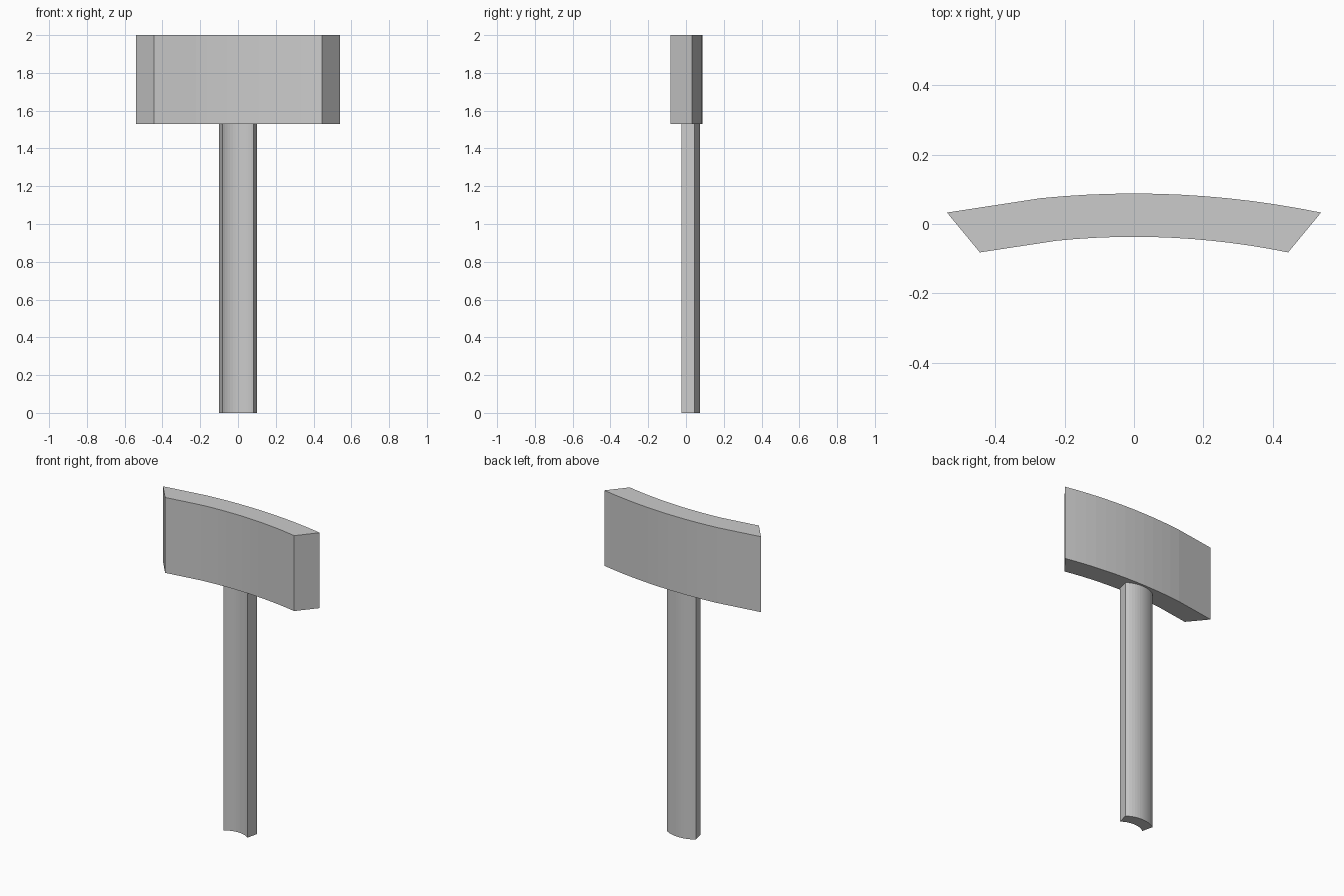
import bpy, bmesh

if "Cube" in bpy.data.objects:
    bpy.data.objects.remove(bpy.data.objects["Cube"])


def arc(half, y_end, y_mid, xs):
    """Circular arc through (+-half, y_end) and (0, y_mid), sampled at xs * half."""
    sag = y_mid - y_end
    r = (half ** 2 + sag ** 2) / (2 * sag)
    return [(half * t, y_mid - r + (r * r - (half * t) ** 2) ** 0.5) for t in xs]


def curved_block(name, outer, inner, xs, z0, z1):
    """Extrude a curved strip section upright between two heights."""
    section = list(zip(arc(*inner, xs), arc(*outer, xs)))
    bm = bmesh.new()
    rings = [[bm.verts.new((x, y, z)) for (ix, iy), (ox, oy) in [pair]
              for x, y, z in ((ix, iy, z0), (ox, oy, z0), (ox, oy, z1), (ix, iy, z1))]
             for pair in section]
    for a, b in zip(rings, rings[1:]):
        for i in range(4):
            j = (i + 1) % 4
            bm.faces.new((a[i], a[j], b[j], b[i]))
    bm.faces.new(rings[0])
    bm.faces.new(rings[-1])
    bmesh.ops.recalc_face_normals(bm, faces=bm.faces)
    mesh = bpy.data.meshes.new(name)
    bm.to_mesh(mesh)
    bm.free()
    obj = bpy.data.objects.new(name, mesh)
    bpy.context.collection.objects.link(obj)
    return obj


# curved head panel: the left end is one straight facet
head_steps = [-1.0] + [-0.5 + 1.5 * i / 12 for i in range(13)]
curved_block("head_panel", (0.54, 0.033, 0.088), (0.445, -0.082, -0.037),
             head_steps, 1.53, 2.0)

# curved post standing under the panel
post_steps = [-1 + i / 6 for i in range(13)]
curved_block("post", (0.10, 0.045, 0.075), (0.083, -0.025, 0.003),
             post_steps, 0.0, 1.53)
